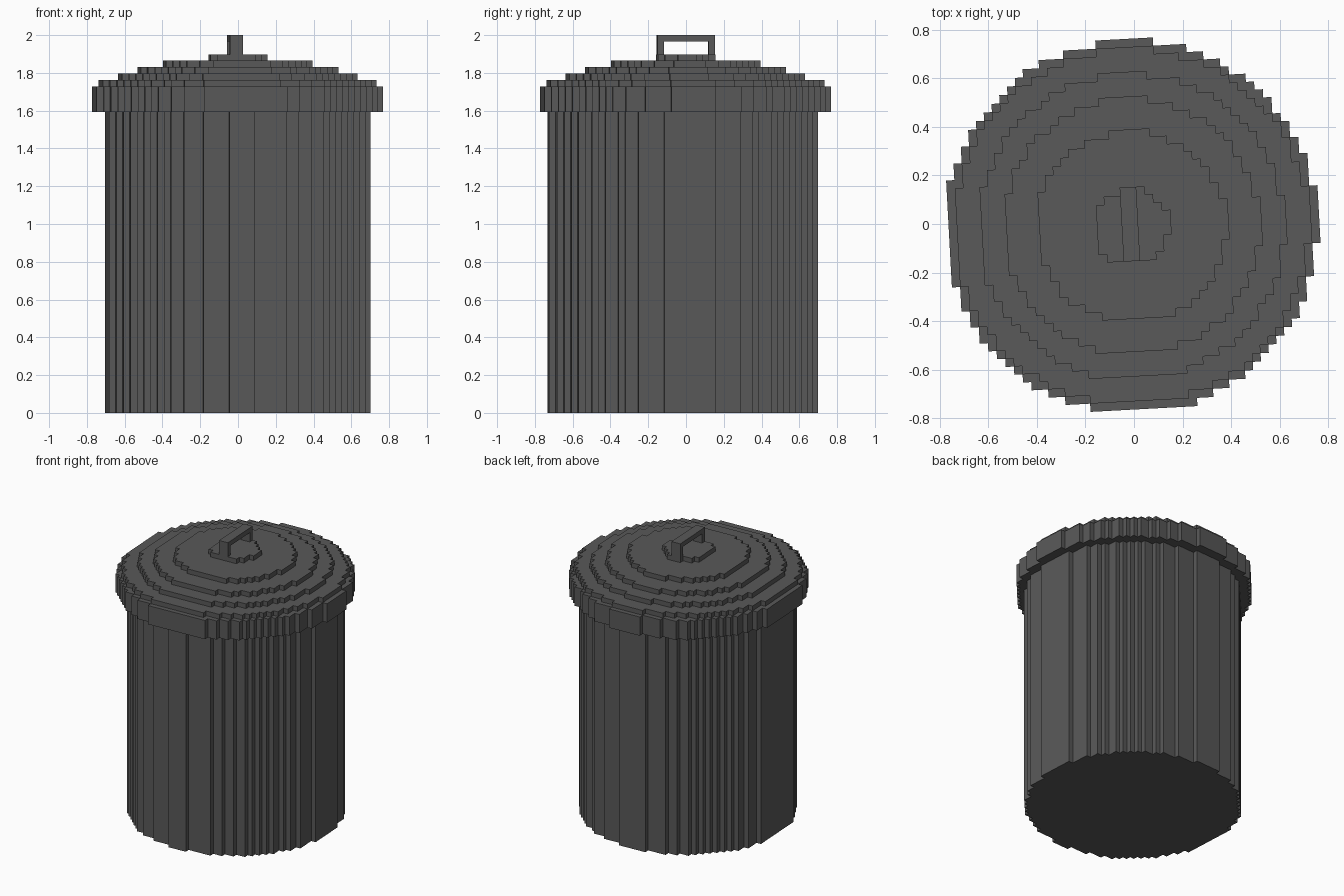
import bpy, bmesh, math
from mathutils import Matrix

if "Cube" in bpy.data.objects:
    bpy.data.objects.remove(bpy.data.objects["Cube"])

S = 2 / 59                      # block size: the can is 59 blocks tall
TILT = Matrix.Rotation(math.radians(3.1), 4, 'Z')


def disc(radius, cu=-0.33, cv=-0.33):
    """Stepped disc of grid cells."""
    n = math.ceil(radius) + 1
    return {(i, j) for i in range(-n, n + 1) for j in range(-n, n + 1)
            if (i - cu) ** 2 + (j - cv) ** 2 < radius ** 2}


grip = {(i, j) for i in (-1, 0) for j in range(-4, 5)}
posts = {(i, j) for i in (-1, 0) for j in (-4, 4)}

# Slabs from the ground up: part, bottom, top (in blocks), cells
slabs = [
    ("bin_body", 0, 47, disc(20.65, -0.2, -0.45)),
    ("lid", 47, 51, disc(22.6)),
    ("lid", 51, 52, disc(21.6)),
    ("lid", 52, 53, disc(18.6)),
    ("lid", 53, 54, disc(15.6)),
    ("lid", 54, 55, disc(11.6)),
    ("lid", 55, 56, disc(4.6)),
    ("lid_handle", 56, 58, posts),
    ("lid_handle", 58, 59, grip),
]


def build(part):
    """Mesh the exposed block faces of one part and merge flat areas."""
    bm = bmesh.new()

    def quad(*pts):
        bm.faces.new([bm.verts.new((x * S, y * S, z * S)) for x, y, z in pts])

    for k, (name, z0, z1, cells) in enumerate(slabs):
        if name != part:
            continue
        below = slabs[k - 1][3] if k else set()
        above = slabs[k + 1][3] if k + 1 < len(slabs) else set()
        for i, j in cells:
            # Corners run counter-clockwise
            c = [(i - .5, j - .5), (i + .5, j - .5), (i + .5, j + .5), (i - .5, j + .5)]
            if (i, j) not in above:
                quad(*[(x, y, z1) for x, y in c])
            if (i, j) not in below:
                quad(*[(x, y, z0) for x, y in reversed(c)])
            for e, (di, dj) in enumerate([(0, -1), (1, 0), (0, 1), (-1, 0)]):
                if (i + di, j + dj) not in cells:
                    a, b = c[e], c[(e + 1) % 4]
                    quad((*a, z0), (*b, z0), (*b, z1), (*a, z1))
    bmesh.ops.remove_doubles(bm, verts=bm.verts, dist=S * 0.01)
    bmesh.ops.dissolve_limit(bm, angle_limit=math.radians(1),
                             verts=bm.verts, edges=bm.edges)
    bm.transform(TILT)
    mesh = bpy.data.meshes.new(part)
    bm.to_mesh(mesh)
    bm.free()
    obj = bpy.data.objects.new(part, mesh)
    bpy.context.collection.objects.link(obj)
    return obj


# Dark grey finish
mat = bpy.data.materials.new("dark_grey")
mat.diffuse_color = (0.1, 0.1, 0.1, 1)
mat.use_nodes = True
mat.node_tree.nodes["Principled BSDF"].inputs["Base Color"].default_value = mat.diffuse_color

for part in ("bin_body", "lid", "lid_handle"):
    build(part).data.materials.append(mat)
